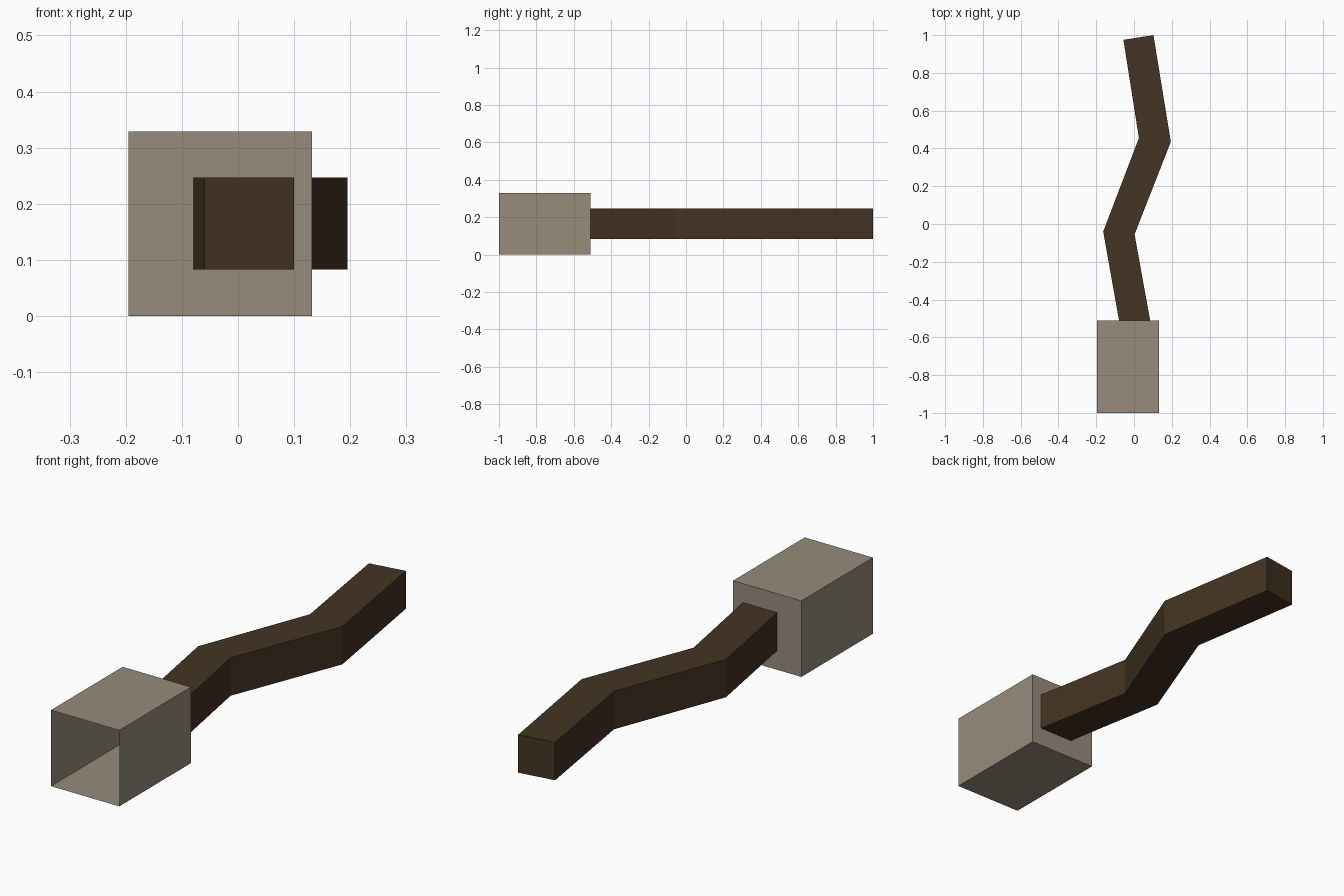
import bpy
import bmesh

default = bpy.data.objects.get("Cube")
if default:
    bpy.data.objects.remove(default, do_unlink=True)


def make_material(name, colour):
    mat = bpy.data.materials.new(name)
    mat.use_nodes = True
    mat.diffuse_color = colour
    mat.node_tree.nodes["Principled BSDF"].inputs["Base Color"].default_value = colour
    return mat


def make_object(name, bm, mat):
    bmesh.ops.recalc_face_normals(bm, faces=bm.faces)
    mesh = bpy.data.meshes.new(name)
    bm.to_mesh(mesh)
    bm.free()
    mesh.materials.append(mat)
    obj = bpy.data.objects.new(name, mesh)
    bpy.context.collection.objects.link(obj)
    return obj


tan = make_material("pale_tan", (0.31, 0.26, 0.20, 1))
brown = make_material("dark_brown", (0.058, 0.034, 0.016, 1))

# Hollow socket, open at the front
bm = bmesh.new()
bmesh.ops.create_cube(bm, size=1)
for v in bm.verts:
    v.co.x = v.co.x * 0.327 - 0.0315
    v.co.y = v.co.y * 0.49 - 0.755
    v.co.z = (v.co.z + 0.5) * 0.329
bmesh.ops.recalc_face_normals(bm, faces=bm.faces)
front = [f for f in bm.faces if f.calc_center_median().y < -0.99]
bmesh.ops.delete(bm, geom=front, context='FACES_ONLY')
make_object("socket_box", bm, tan)

# Crooked handle: left and right edges of each bend, extruded upward
BOTTOM, TOP = 0.083, 0.247
bends = [
    ((-0.06, -0.62), (0.10, -0.59)),
    ((-0.163, -0.04), (0.003, -0.055)),
    ((0.026, 0.455), (0.195, 0.435)),
    ((-0.056, 0.975), (0.103, 1.0)),
]
bm = bmesh.new()
rings = []
for left, right in bends:
    corners = [(left, BOTTOM), (right, BOTTOM), (right, TOP), (left, TOP)]
    rings.append([bm.verts.new((*xy, z)) for xy, z in corners])
for a, b in zip(rings, rings[1:]):
    for i in range(4):
        j = (i + 1) % 4
        bm.faces.new((a[i], a[j], b[j], b[i]))
bm.faces.new(rings[0])
bm.faces.new(rings[-1])
make_object("crooked_handle", bm, brown)
